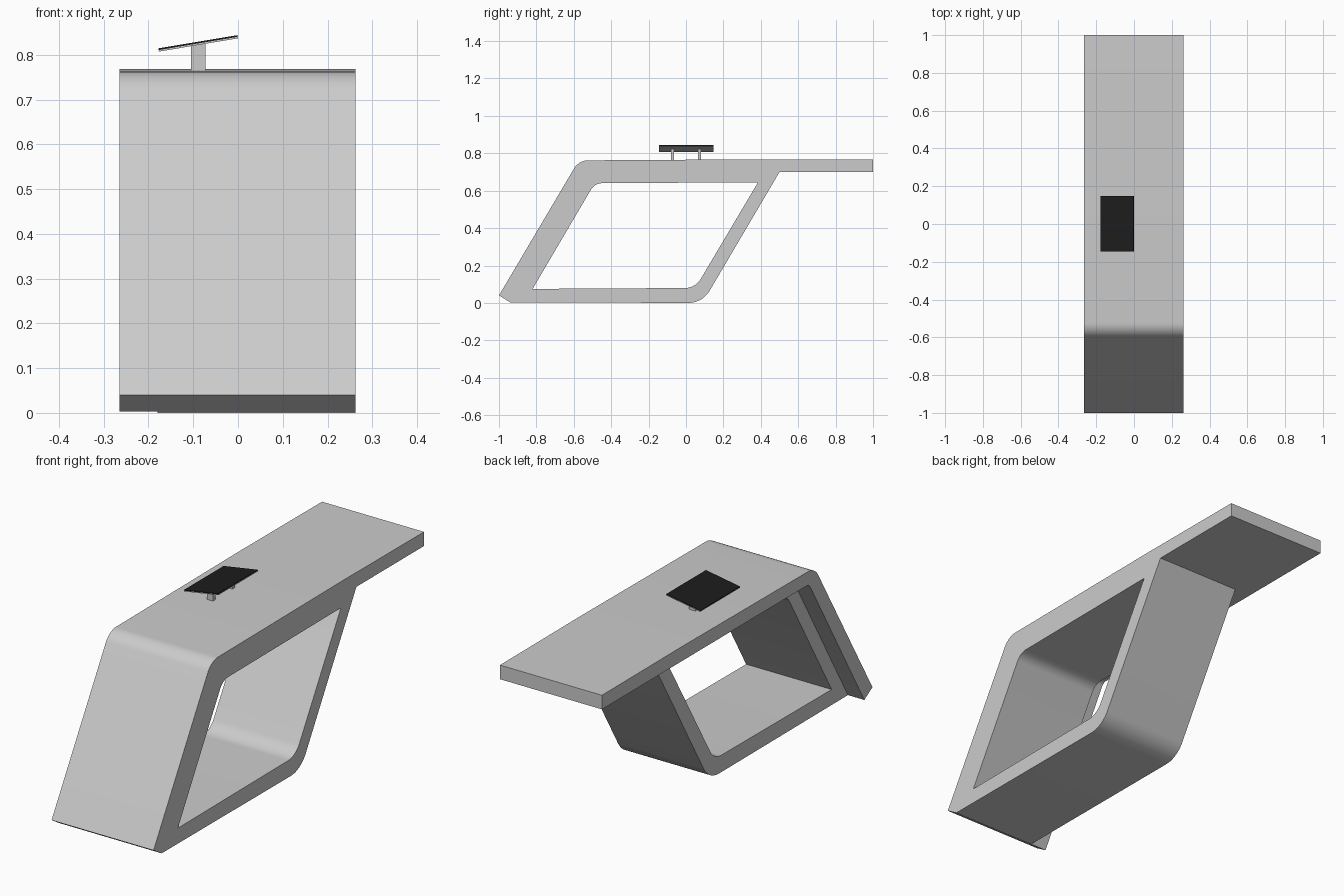
import bpy, bmesh, math
from mathutils import Vector

if "Cube" in bpy.data.objects:
    bpy.data.objects.remove(bpy.data.objects["Cube"])

SEG = 10
LEFT, RIGHT = -0.265, 0.263
INSET = 0.085            # frame is set back from the left edge


def fillet(corners):
    """Corners are (y, z, tangent length); returns the rounded outline."""
    out = []
    for i, (y, z, t) in enumerate(corners):
        p = Vector((y, z))
        if t == 0:
            out.append(p)
            continue
        a = (Vector(corners[i - 1][:2]) - p).normalized()
        b = (Vector(corners[(i + 1) % len(corners)][:2]) - p).normalized()
        half = a.angle(b) / 2
        r = t * math.tan(half)
        c = p + (a + b).normalized() * (t / math.cos(half))
        u, v = p + a * t - c, p + b * t - c
        ang = u.angle(v)
        for k in range(SEG + 1):
            f = k / SEG
            out.append(c + (u * math.sin((1 - f) * ang) + v * math.sin(f * ang)) / math.sin(ang))
    return out


def extrude(name, outer, x0, x1, inner=None):
    """Extrude a y-z outline along x, optionally with a matching opening."""
    bm = bmesh.new()
    ring = lambda pts, x: [bm.verts.new((x, p.x, p.y)) for p in pts]
    o0, o1 = ring(outer, x0), ring(outer, x1)
    pairs = [(o0, o1)]
    if inner:
        i0, i1 = ring(inner, x0), ring(inner, x1)
        pairs += [(o1, i1), (i1, i0), (i0, o0)]
    else:
        bm.faces.new(o0)
        bm.faces.new(o1)
    for a, b in pairs:
        for k in range(len(a)):
            j = (k + 1) % len(a)
            bm.faces.new((a[k], a[j], b[j], b[k]))
    bmesh.ops.recalc_face_normals(bm, faces=bm.faces)
    me = bpy.data.meshes.new(name)
    bm.to_mesh(me)
    bm.free()
    ob = bpy.data.objects.new(name, me)
    bpy.context.collection.objects.link(ob)
    bpy.ops.object.select_all(action='DESELECT')
    ob.select_set(True)
    bpy.context.view_layer.objects.active = ob
    bpy.ops.object.shade_smooth_by_angle(angle=math.radians(25))
    return ob


def box(name, centre, size, tilt=0):
    bpy.ops.mesh.primitive_cube_add(size=1, location=centre, rotation=(0, tilt, 0))
    ob = bpy.context.object
    ob.name = name
    ob.scale = size
    return ob


# Full-width folded panel: desk top and sloping front
extrude("top_and_front_panel", fillet([
    (1.0, 0.70, 0), (1.0, 0.766, 0), (0.4, 0.768, 0), (-0.573, 0.762, 0.05),
    (-1.0, 0.04, 0), (-0.94, 0.003, 0), (-0.531, 0.70, 0.02)]), LEFT, RIGHT)

# Slanted loop frame below it, narrower on the left
extrude("support_frame",
        fillet([(-0.94, 0.003, 0), (0.088, 0.0, 0.075), (0.50, 0.70, 0), (-0.531, 0.70, 0.02)]),
        LEFT + INSET, RIGHT,
        fillet([(-0.82, 0.075, 0), (0.05, 0.08, 0.055), (0.385, 0.645, 0), (-0.488, 0.64, 0.04)]))

# Tilted screen with its backing plate on two posts
tilt = -math.radians(9.5)
normal = Vector((math.sin(tilt), 0, math.cos(tilt)))
centre = Vector((-0.089, 0.001, 0.8255))
box("screen_back", centre - normal * 0.0018, (0.179, 0.293, 0.0035), tilt)
screen = box("screen", centre + normal * 0.0018, (0.179, 0.293, 0.0037), tilt)
black = bpy.data.materials.new("screen_black")
black.diffuse_color = (0.012, 0.012, 0.012, 1)
black.use_nodes = True
black.node_tree.nodes["Principled BSDF"].inputs["Base Color"].default_value = black.diffuse_color
screen.data.materials.append(black)
for side, y in (("front", -0.072), ("back", 0.072)):
    box("screen_post_" + side, (-0.089, y, 0.793), (0.032, 0.017, 0.062))
